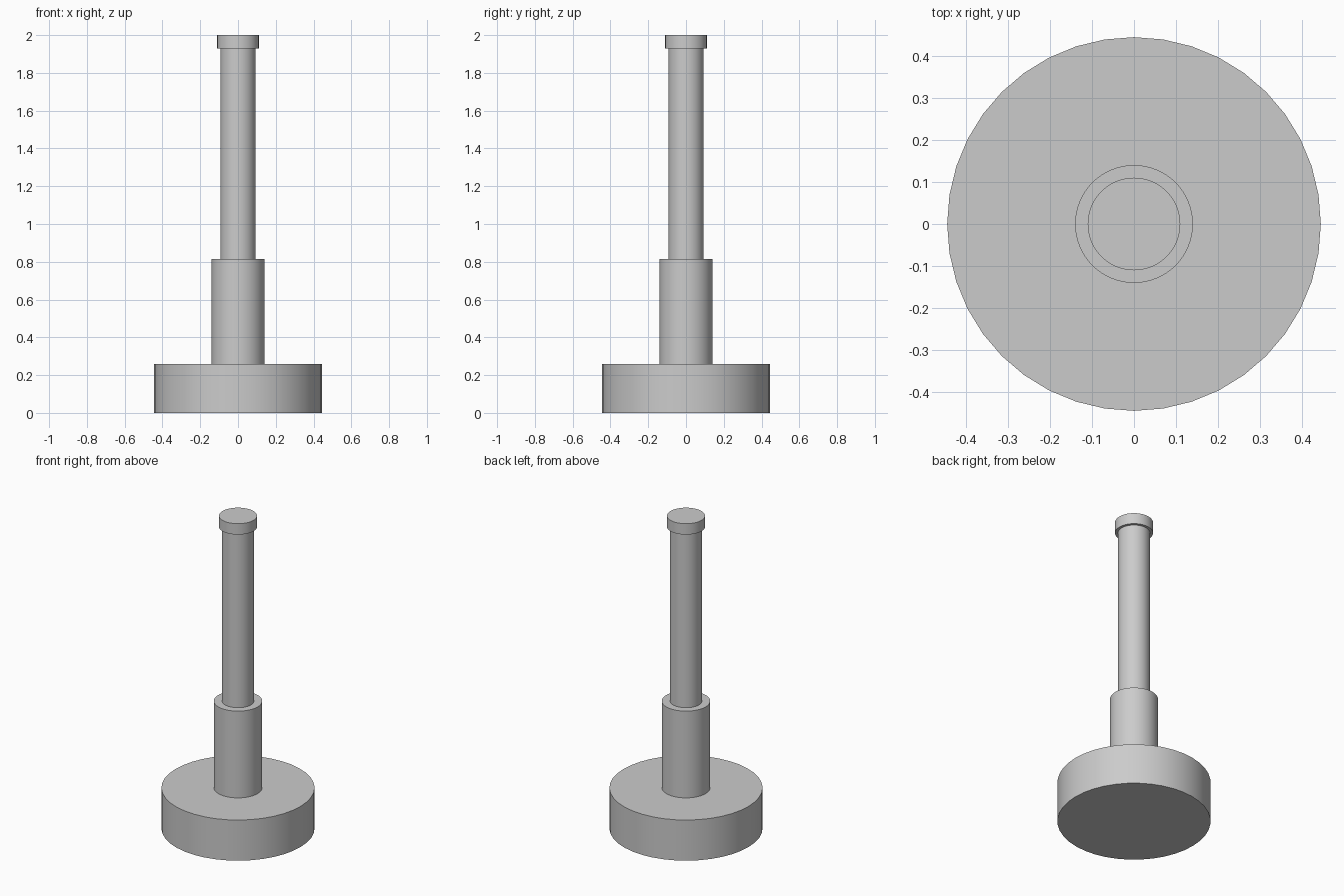
import bpy
import math

cube = bpy.data.objects.get("Cube")
if cube:
    bpy.data.objects.remove(cube, do_unlink=True)

grey = bpy.data.materials.new("plain_grey")
grey.use_nodes = True
colour = (0.6, 0.6, 0.6, 1)
grey.diffuse_color = colour
grey.node_tree.nodes["Principled BSDF"].inputs["Base Color"].default_value = colour


def cylinder(name, radius, bottom, top, sides):
    """Upright cylinder with smooth walls and crisp rims."""
    bpy.ops.mesh.primitive_cylinder_add(
        vertices=sides, radius=radius, depth=top - bottom,
        location=(0, 0, (bottom + top) / 2))
    part = bpy.context.object
    part.name = part.data.name = name
    part.data.materials.append(grey)
    bpy.ops.object.shade_smooth_by_angle(angle=math.radians(30))


# Heavy disc base, thick sleeve, slim rod and end cap
cylinder("base", 0.444, 0, 0.26, 40)
cylinder("sleeve", 0.14, 0.26, 0.815, 64)
cylinder("rod", 0.093, 0.815, 1.93, 64)
cylinder("end_cap", 0.11, 1.93, 2, 64)
